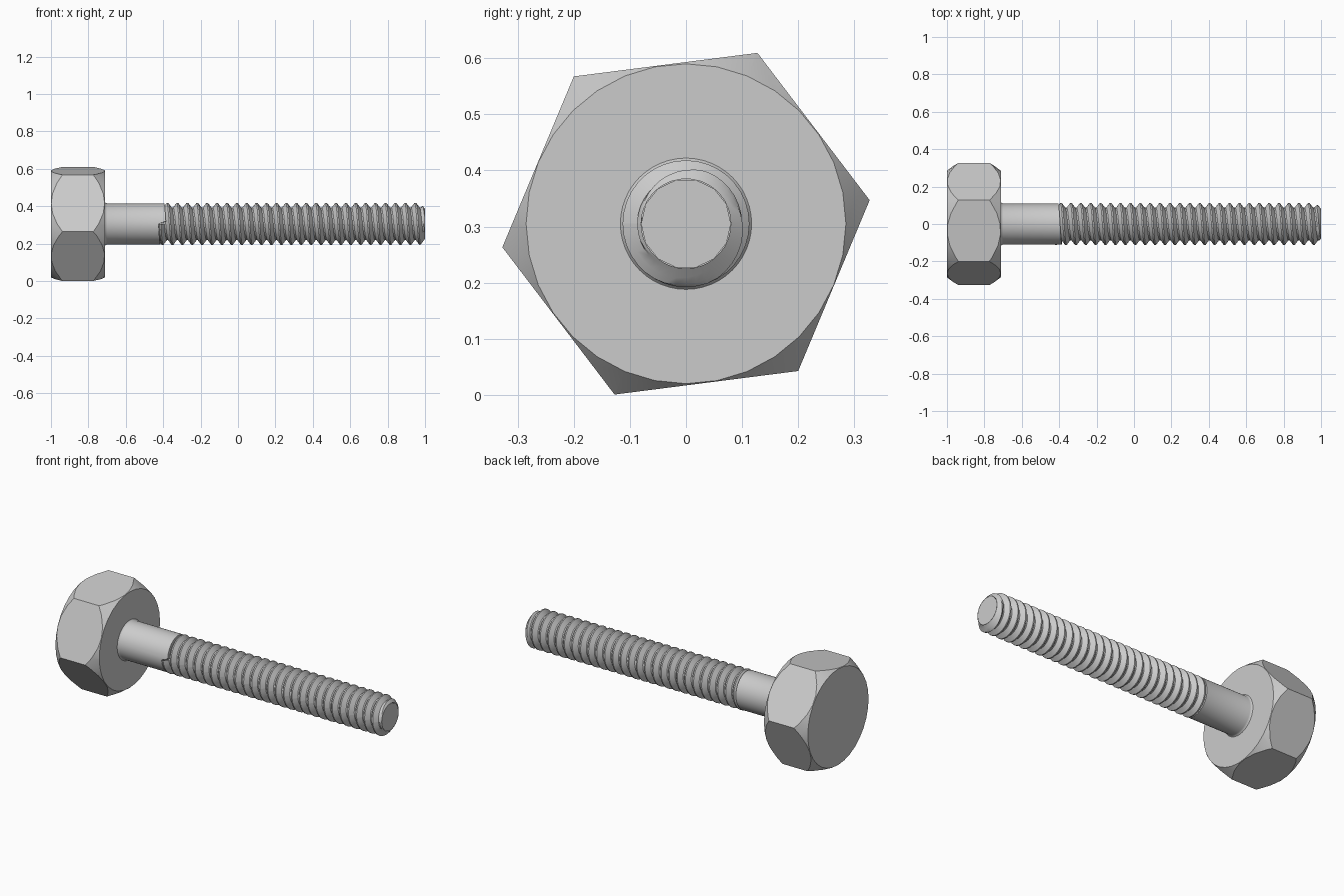
import bpy
import bmesh
import math
from math import cos, sin, pi, radians

cube = bpy.data.objects.get("Cube")
if cube:
    bpy.data.objects.remove(cube, do_unlink=True)

AXIS_Z = 0.305
HEAD_START, HEAD_END = -1.0, -0.712
TIP = 1.0
SHANK_R, ROOT_R, CREST_R = 0.11, 0.087, 0.113
PITCH = 0.053

steel = bpy.data.materials.new("steel_grey")
steel.use_nodes = True
colour = (0.6, 0.6, 0.6, 1)
steel.diffuse_color = colour
steel.node_tree.nodes["Principled BSDF"].inputs["Base Color"].default_value = colour


def point(x, r, a):
    """Point at distance r and angle a around the bolt axis."""
    return (x, r * cos(a), AXIS_Z + r * sin(a))


def make_object(name, verts, faces):
    mesh = bpy.data.meshes.new(name)
    mesh.from_pydata(verts, [], faces)
    bm = bmesh.new()
    bm.from_mesh(mesh)
    bmesh.ops.recalc_face_normals(bm, faces=bm.faces)
    bm.to_mesh(mesh)
    bm.free()
    mesh.materials.append(steel)
    obj = bpy.data.objects.new(name, mesh)
    bpy.context.collection.objects.link(obj)
    return obj


def lathe(name, rings, sides, turn=0.0):
    """Capped solid of revolution; a ring's x may be a function of the angle."""
    verts, faces = [], []
    for x, r in rings:
        for i in range(sides):
            a = turn + 2 * pi * i / sides
            verts.append(point(x(i / sides) if callable(x) else x, r, a))
    for j in range(len(rings) - 1):
        for i in range(sides):
            k = (i + 1) % sides
            faces.append((j * sides + i, j * sides + k,
                          (j + 1) * sides + k, (j + 1) * sides + i))
    faces.append(tuple(range(sides)))
    faces.append(tuple(range((len(rings) - 1) * sides, len(rings) * sides)))
    return make_object(name, verts, faces)


def smooth(obj, angle):
    bpy.ops.object.select_all(action='DESELECT')
    obj.select_set(True)
    bpy.context.view_layer.objects.active = obj
    bpy.ops.object.shade_smooth_by_angle(angle=radians(angle))


# Hexagonal head, its corners trimmed by a double cone
head = lathe("hex_head", [(HEAD_START, 0.33), (HEAD_END, 0.33)], 6, radians(7.3))
slope = 0.06 / 0.045
reach = 0.36 - 0.285
cutter = lathe("head_chamfer_cutter", [
    (HEAD_START, 0.285), (HEAD_START + reach * slope, 0.36),
    (HEAD_END - reach * slope, 0.36), (HEAD_END, 0.285)], 32)
trim = head.modifiers.new("chamfer", 'BOOLEAN')
trim.operation = 'INTERSECT'
trim.solver = 'EXACT'
trim.object = cutter
bpy.context.view_layer.objects.active = head
bpy.ops.object.modifier_apply(modifier=trim.name)
bpy.data.objects.remove(cutter, do_unlink=True)
smooth(head, 15)


# Plain shank with a fillet, its far end following the start of the thread
def shank_end(turn):
    return -0.425 + 0.04 * turn


shank = lathe("shank", [
    (HEAD_END - 0.01, 0.117), (HEAD_END, 0.117), (HEAD_END + 0.004, 0.113),
    (HEAD_END + 0.012, SHANK_R), (shank_end, SHANK_R), (shank_end, ROOT_R * 0.9)],
    48, pi)
smooth(shank, 30)

# Right-handed thread: a tooth profile swept along a helix and cut by the tip bevel
STEPS = 36
START = -0.5
turns = math.ceil((TIP - START) / PITCH) + 2
MID_R = (ROOT_R + CREST_R) / 2
profile = [(0.0, ROOT_R), (0.14, ROOT_R), (0.32, MID_R),
           (0.5, CREST_R), (0.64, CREST_R), (0.82, MID_R)]


def thread_radius(x, r, turn):
    if x < shank_end(turn):
        return ROOT_R
    return min(r, 0.08 + 1.3 * (TIP - x))


verts, faces = [], []
row_length = turns * len(profile)
for i in range(STEPS + 1):
    turn = i / STEPS
    for t in range(turns):
        for offset, r in profile:
            x = START + PITCH * (t - 1 + offset + turn)
            x = min(max(x, START), TIP)
            verts.append(point(x, thread_radius(x, r, turn), pi + 2 * pi * turn))
for i in range(STEPS):
    for j in range(row_length - 1):
        a, b = i * row_length + j, (i + 1) * row_length + j
        faces.append((a, b, b + 1, a + 1))
thread = make_object("thread", verts, faces)
smooth(thread, 30)

# Flat tip closing the thread
tip = lathe("tip", [(TIP - 0.03, 0.07), (TIP, 0.08)], 14)
smooth(tip, 30)
